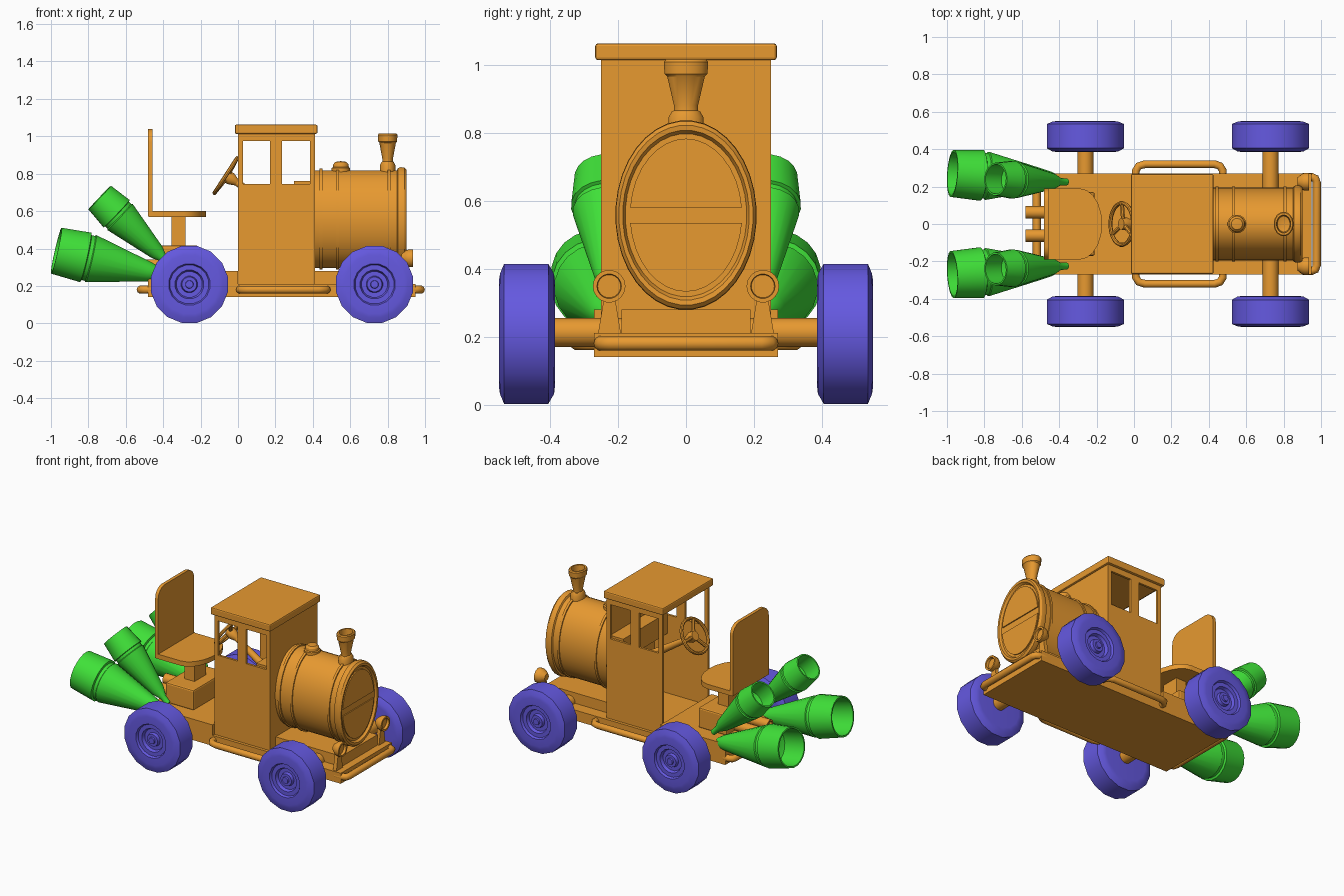
import bpy, bmesh, math
from mathutils import Matrix, Vector

if "Cube" in bpy.data.objects:
    bpy.data.objects.remove(bpy.data.objects["Cube"])


def material(name, col):
    m = bpy.data.materials.new(name)
    m.diffuse_color = (*col, 1)
    m.use_nodes = True
    m.node_tree.nodes["Principled BSDF"].inputs["Base Color"].default_value = m.diffuse_color
    return m


ORANGE = material("orange", (0.80, 0.32, 0.03))
BLUE = material("blue", (0.13, 0.10, 0.75))
GREEN = material("green", (0.05, 0.75, 0.04))
TO_X = Matrix.Rotation(math.pi / 2, 4, 'Y')
TO_Y = Matrix.Rotation(-math.pi / 2, 4, 'X')


def finish(name, bm, mat, smooth=True):
    bmesh.ops.remove_doubles(bm, verts=bm.verts, dist=1e-5)
    bmesh.ops.recalc_face_normals(bm, faces=bm.faces)
    me = bpy.data.meshes.new(name)
    bm.to_mesh(me)
    bm.free()
    ob = bpy.data.objects.new(name, me)
    bpy.context.collection.objects.link(ob)
    me.materials.append(mat)
    if smooth:
        bpy.ops.object.select_all(action='DESELECT')
        ob.select_set(True)
        bpy.context.view_layer.objects.active = ob
        bpy.ops.object.shade_smooth_by_angle(angle=math.radians(32))
    return ob


def box(name, x, y, z, bevel=0.0, mat=ORANGE):
    bm = bmesh.new()
    bmesh.ops.create_cube(bm, size=1)
    for v in bm.verts:
        v.co = [(a + b) / 2 + c * (b - a) for (a, b), c in zip((x, y, z), v.co)]
    if bevel:
        bmesh.ops.bevel(bm, geom=bm.edges[:], offset=bevel, segments=2,
                        profile=0.5, affect='EDGES')
    return finish(name, bm, mat, False)


def lathe(name, profile, matrix, seg=24, mat=ORANGE):
    """Revolve (radius, height) pairs about local z."""
    bm = bmesh.new()
    rings = []
    for r, h in profile:
        rings.append([bm.verts.new((r * math.cos(2 * math.pi * (i + .5) / seg),
                                    r * math.sin(2 * math.pi * (i + .5) / seg), h))
                      for i in range(seg)])
    for a, b in zip(rings, rings[1:]):
        for i in range(seg):
            j = (i + 1) % seg
            bm.faces.new((a[i], a[j], b[j], b[i]))
    bm.transform(matrix)
    return finish(name, bm, mat)


def along(p0, p1):
    d = Vector(p1) - Vector(p0)
    return Matrix.Translation(p0) @ d.to_track_quat('Z', 'Y').to_matrix().to_4x4()


def rod(name, p0, p1, r, r2=None, seg=16, mat=ORANGE):
    d = (Vector(p1) - Vector(p0)).length
    return lathe(name, [(0, 0), (r, 0), (r2 or r, d), (0, d)], along(p0, p1), seg, mat)


def prism(name, pts, matrix, depth, mat=ORANGE):
    """Extrude a flat outline along local z."""
    bm = bmesh.new()
    f = bm.faces.new([bm.verts.new((x, y, 0)) for x, y in pts])
    ext = bmesh.ops.extrude_face_region(bm, geom=[f])
    bmesh.ops.translate(bm, vec=(0, 0, depth),
                        verts=[g for g in ext['geom'] if isinstance(g, bmesh.types.BMVert)])
    bm.transform(matrix)
    return finish(name, bm, mat)


def tube(name, pts, r):
    cu = bpy.data.curves.new(name, 'CURVE')
    cu.dimensions = '3D'
    cu.bevel_depth = r
    cu.bevel_resolution = 3
    cu.use_fill_caps = True
    sp = cu.splines.new('POLY')
    sp.points.add(len(pts) - 1)
    for p, c in zip(sp.points, pts):
        p.co = (*c, 1)
    cu.materials.append(ORANGE)
    ob = bpy.data.objects.new(name, cu)
    bpy.context.collection.objects.link(ob)


# chassis and decks
box("chassis", (-0.48, 0.95), (-0.27, 0.27), (0.14, 0.21))
box("rear_floor", (-0.48, 0.0), (-0.27, 0.27), (0.21, 0.28))
box("front_deck", (0.41, 0.90), (-0.19, 0.19), (0.21, 0.28))
box("engine_box", (-0.42, -0.21), (-0.17, 0.17), (0.28, 0.415), 0.01)
for s in (-1, 1):
    lathe("exhaust", [(0, 0.02), (0.022, 0.02), (0.022, 0), (0.033, 0), (0.033, 0.17), (0, 0.17)],
          Matrix.Translation((-0.58, s * 0.062, 0.31)) @ TO_X, 14)

# bumpers and side bars
for name, x0, x1 in (("front_bumper", 0.90, 0.977), ("rear_bumper", -0.46, -0.52)):
    k = 0.025 if x1 > 0 else -0.025
    tube(name, [(x0, -0.25, 0.18), (x1 - k, -0.25, 0.18), (x1 - k * .3, -0.243, 0.18),
                (x1, -0.22, 0.18), (x1, 0.22, 0.18), (x1 - k * .3, 0.243, 0.18),
                (x1 - k, 0.25, 0.18), (x0, 0.25, 0.18)], 0.022)
for s in (-1, 1):
    tube("side_bar", [(0.01, s * 0.25, 0.18), (0.01, s * 0.285, 0.18), (0.025, s * 0.31, 0.18),
                      (0.06, s * 0.32, 0.18), (0.43, s * 0.32, 0.18), (0.46, s * 0.31, 0.18),
                      (0.475, s * 0.285, 0.18), (0.475, s * 0.25, 0.18)], 0.021)

# axles and wheels
tyre = [(0, .39), (.155, .385), (.18, .388), (.21, .405), (.21, .535), (.18, .547), (.16, .55),
        (.112, .55), (.105, .535), (.078, .535), (.07, .515), (.045, .515), (.04, .535),
        (.022, .535), (.02, .545), (0, .545)]
for x in (-0.26, 0.73):
    rod("axle", (x, -0.40, 0.212), (x, 0.40, 0.212), 0.043)
    for s in (-1, 1):
        lathe("wheel", tyre, Matrix.Translation((x, 0, 0.208)) @ Matrix.Diagonal((1, s, 1, 1)) @ TO_Y,
              16, BLUE)

# cabin shell, open at the back, with side windows
cabin = box("cabin", (0.0, 0.412), (-0.25, 0.25), (0.15, 1.02))
cutters = [box("cut_inside", (-0.1, 0.397), (-0.235, 0.235), (0.22, 1.005)),
           box("cut_window_rear", (0.027, 0.172), (-0.4, 0.4), (0.745, 0.975)),
           box("cut_window_front", (0.235, 0.385), (-0.4, 0.4), (0.745, 0.975))]
for c in cutters:
    mod = cabin.modifiers.new(c.name, 'BOOLEAN')
    mod.object = c
    mod.operation = 'DIFFERENCE'
    mod.solver = 'EXACT'
    c.hide_render = True
    c.hide_set(True)
box("roof", (-0.017, 0.425), (-0.267, 0.267), (1.013, 1.062), 0.008)
box("dashboard", (0.30, 0.40), (-0.235, 0.235), (0.62, 0.76))

# steering wheel
hub, axis = Vector((-0.065, 0, 0.79)), Vector((0.84, 0, -0.545))
M = along(hub, hub + axis)
lathe("steering_wheel", [(0.112 + 0.011 * math.cos(a * math.pi / 4), 0.011 * math.sin(a * math.pi / 4))
                         for a in range(9)], M, 24)
for k in range(3):
    a = 2 * math.pi * k / 3
    rod("steering_spoke", hub + axis * 0.01, M @ Vector((0.112 * math.cos(a), 0.112 * math.sin(a), 0)),
        0.012, seg=8)
lathe("steering_hub", [(0, -0.005), (0.03, -0.005), (0.035, 0.03), (0.018, 0.07), (0, 0.07)], M, 16)
rod("steering_column", hub, hub + axis * 0.5, 0.016, 0.03)

# boiler with bands and a round front rim
prof = [(0, .405), (.262, .405), (.262, .435)]
for x in (0.435, 0.525, 0.80):
    prof += [(.262, x), (.271, x), (.271, x + .016), (.262, x + .016)]
prof += [(.262, .85), (.274, .855), (.279, .87), (.277, .89), (.265, .902), (.25, .90),
         (.24, .885), (0, .885)]
lathe("boiler", prof, Matrix.Translation((0, 0, 0.557)) @ Matrix.Diagonal((1, .745, 1, 1)) @ TO_X, 36)
YZ = Matrix(((0, 0, 1, 0), (1, 0, 0, 0), (0, 1, 0, 0), (0, 0, 0, 1)))
for name, s in (("boiler_door_upper", 1), ("boiler_door_lower", -1)):
    a0 = 0.1
    pts = [(0.165 * math.cos(a0 + (math.pi - 2 * a0) * i / 16),
            0.557 + s * 0.225 * math.sin(a0 + (math.pi - 2 * a0) * i / 16)) for i in range(17)]
    prism(name, pts, Matrix.Translation((0.88, 0, 0)) @ YZ, 0.012)

# chimney and steam dome
lathe("chimney", [(0, .80), (.052, .80), (.052, .845), (.042, .862), (.036, .865), (.036, .88), (.056, .965),
                  (.064, .972), (.066, 1.008), (.06, 1.014), (.048, 1.014), (.042, .95), (0, .94)],
      Matrix.Translation((0.80, 0, 0)) @ Matrix.Diagonal((.8, 1, 1, 1)), 20)
lathe("steam_dome", [(0, .80), (.05, .80), (.05, .83), (.043, .835), (.041, .85), (.03, .863), (0, .867)],
      Matrix.Translation((0.55, 0, 0)), 20)

# headlights on tapered brackets
for s in (-1, 1):
    lathe("headlight", [(0, 0), (.022, 0), (.042, .025), (.048, .04), (.048, .062), (.036, .062),
                        (.034, .045), (0, .045)],
          Matrix.Translation((0.873, s * 0.226, 0.348)) @ TO_X, 18)
    prism("headlight_bracket", [(s * .19, .20), (s * .26, .20), (s * .24, .32), (s * .21, .32)],
          Matrix.Translation((0.885, 0, 0)) @ YZ, 0.025)

# seat
n = 10
seat = [(-0.475, -0.19), (-0.475, 0.19)] + [
    (-0.29 + 0.12 * math.sin(math.pi * i / n), 0.19 * math.cos(math.pi * i / n)) for i in range(n + 1)]
prism("seat", seat, Matrix.Translation((0, 0, 0.568)), 0.032)
back = [(-0.19, 0.57), (0.19, 0.57)]
for cy, a0 in ((0.12, 0), (-0.12, 90)):
    back += [(cy + 0.07 * math.cos(math.radians(a0 + t)), 0.97 + 0.07 * math.sin(math.radians(a0 + t)))
             for t in (0, 22, 45, 68, 90)]
prism("seat_back", back, Matrix.Translation((-0.48, 0, 0)) @ YZ, 0.022)
box("seat_post", (-0.355, -0.28), (-0.06, 0.06), (0.41, 0.57))

# rocket boosters: thin neck, cone, groove, open nozzle
lower = [(0, 0), (.018, 0), (.02, .09), (.045, .15), (.056, .19), (.130, .50), (.124, .505), (.124, .525),
         (.137, .53), (.127, .69), (.117, .69), (.112, .54), (0, .50)]
upper = [(0, 0), (.018, 0), (.02, .05), (.042, .10), (.098, .375), (.092, .38), (.092, .397),
         (.102, .40), (.088, .525), (.079, .525), (.077, .41), (0, .38)]
for s in (-1, 1):
    lathe("lower_booster", lower, along((-0.30, s * 0.225, 0.235), (-0.97, s * 0.27, 0.388)), 20, GREEN)
    lathe("upper_booster", upper, along((-0.36, s * 0.225, 0.31), (-0.737, s * 0.24, 0.67)), 20, GREEN)
